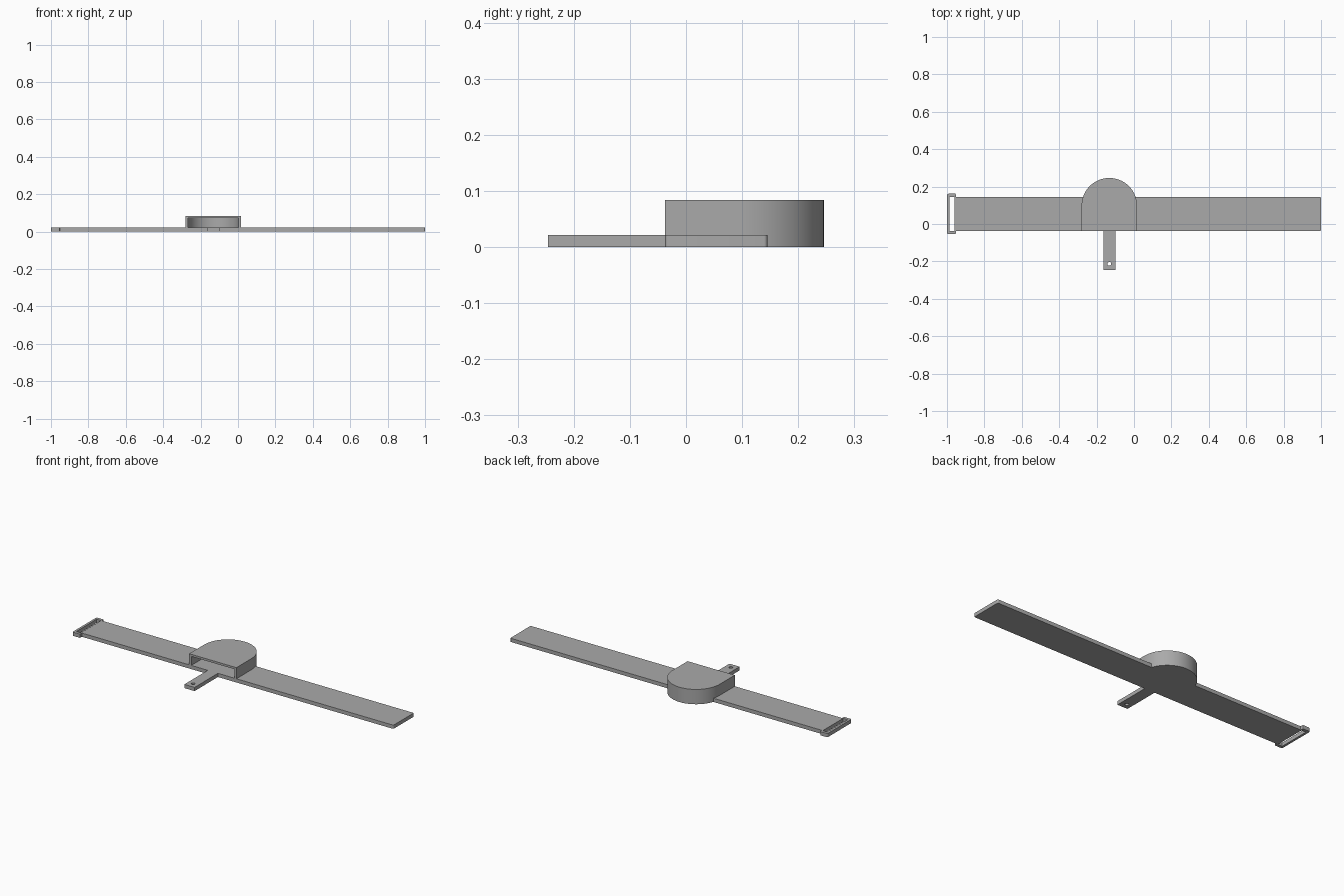
import bpy, bmesh
from math import sin, cos, pi

cube = bpy.data.objects.get("Cube")
if cube:
    bpy.data.objects.remove(cube, do_unlink=True)

grey = bpy.data.materials.new("plain grey")
grey.use_nodes = True
colour = (0.4, 0.4, 0.4, 1)
grey.diffuse_color = colour
grey.node_tree.nodes["Principled BSDF"].inputs["Base Color"].default_value = colour

THICK, TOP = 0.021, 0.084            # band thickness, case height
FRONT, BACK = -0.037, 0.145          # band edges in y
CX, CY, R = -0.132, 0.098, 0.148     # case arc centre and radius


def prism(name, outline, z0, z1):
    """Extrude a counter-clockwise outline from z0 to z1."""
    bm = bmesh.new()
    face = bm.faces.new([bm.verts.new((x, y, z0)) for x, y in outline])
    new = bmesh.ops.extrude_face_region(bm, geom=[face], use_keep_orig=True)["geom"]
    for v in new:
        if isinstance(v, bmesh.types.BMVert):
            v.co.z = z1
    bmesh.ops.recalc_face_normals(bm, faces=bm.faces[:])
    mesh = bpy.data.meshes.new(name)
    bm.to_mesh(mesh)
    bm.free()
    mesh.materials.append(grey)
    obj = bpy.data.objects.new(name, mesh)
    bpy.context.collection.objects.link(obj)
    return obj


def arc(x, y, r, start, end, steps):
    return [(x + r * cos(start + (end - start) * i / steps),
             y + r * sin(start + (end - start) * i / steps)) for i in range(steps + 1)]


def rect(x0, x1, y0, y1, left=0, right=0):
    """Rectangle with optional corner radii at its left and right ends."""
    pts = []
    corners = [(x1, y0, -1, 1, right), (x1, y1, -1, -1, right),
               (x0, y1, 1, -1, left), (x0, y0, 1, 1, left)]
    for i, (x, y, sx, sy, r) in enumerate(corners):
        a = (i - 1) * pi / 2
        pts += arc(x + sx * r, y + sy * r, r, a, a + pi / 2, 5) if r else [(x, y)]
    return pts


def d_shape(r, front):
    return [(CX - r, front), (CX + r, front)] + arc(CX, CY, r, 0, pi, 48)


def activate(obj):
    bpy.ops.object.select_all(action='DESELECT')
    obj.select_set(True)
    bpy.context.view_layer.objects.active = obj


def cut(obj, outline, z0, z1):
    cutter = prism("cutter", outline, z0, z1)
    cutter.hide_render = True
    mod = obj.modifiers.new("cut", 'BOOLEAN')
    mod.operation, mod.solver, mod.object = 'DIFFERENCE', 'EXACT', cutter
    activate(obj)
    bpy.ops.object.modifier_apply(modifier=mod.name)
    bpy.data.objects.remove(cutter, do_unlink=True)


# Round-backed case, hollow and open at the front
case = prism("case", d_shape(R, FRONT), 0, TOP)
cut(case, d_shape(R - 0.013, FRONT - 0.05), THICK, TOP - 0.012)

# Band on both sides of the case
long_band = prism("long_band", rect(CX + R - 0.01, 1, FRONT, BACK, right=0.006), 0, THICK)
short_band = prism("short_band", rect(-0.953, CX - R + 0.01, FRONT, BACK), 0, THICK)

# Slotted loop at the end of the short band
loop = prism("end_loop", rect(-1, -0.953, FRONT - 0.017, BACK + 0.017, 0.009, 0.004), 0, THICK)
cut(loop, rect(-0.987, -0.959, FRONT, BACK), -0.1, 0.1)

# Front tab with a small hole
tab = prism("front_tab", rect(CX - 0.032, CX + 0.032, -0.246, FRONT), 0, THICK)
cut(tab, arc(CX, -0.213, 0.01, 0, 2 * pi, 24)[:-1], -0.1, 0.1)

for part in (case, long_band, short_band, loop, tab):
    activate(part)
    bpy.ops.object.shade_smooth_by_angle(angle=pi / 6)
